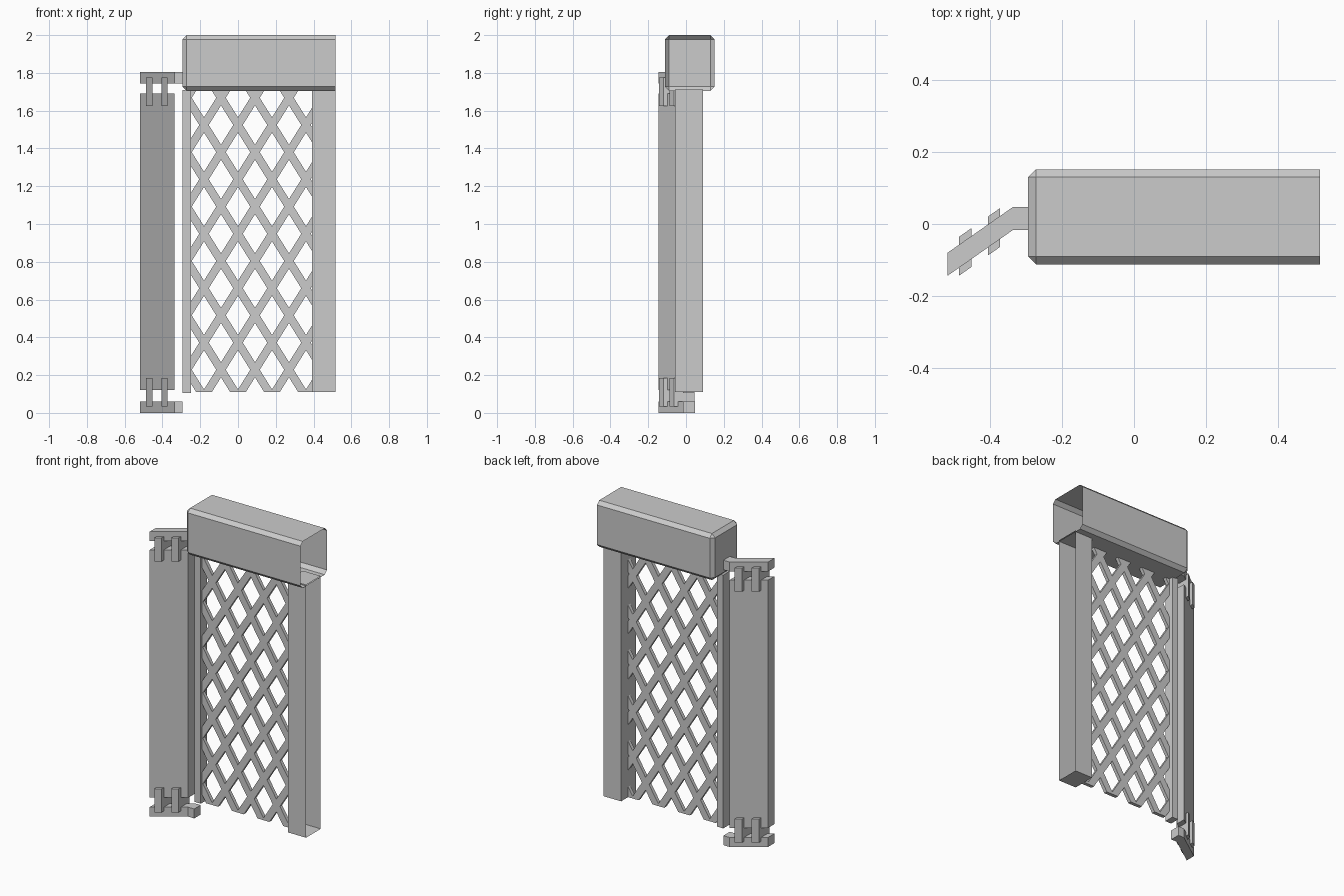
import bpy, bmesh
from mathutils import Vector

if "Cube" in bpy.data.objects:
    bpy.data.objects.remove(bpy.data.objects["Cube"])


def finish(name, bm):
    me = bpy.data.meshes.new(name)
    bm.to_mesh(me)
    bm.free()
    ob = bpy.data.objects.new(name, me)
    bpy.context.collection.objects.link(ob)
    return ob


def prism_bm(outline, z0, z1):
    """Extrude a plan outline (x, y) from z0 to z1."""
    bm = bmesh.new()
    face = bm.faces.new([bm.verts.new((x, y, z0)) for x, y in outline])
    ext = bmesh.ops.extrude_face_region(bm, geom=[face])
    top = [g for g in ext["geom"] if isinstance(g, bmesh.types.BMVert)]
    bmesh.ops.translate(bm, verts=top, vec=(0, 0, z1 - z0))
    bmesh.ops.recalc_face_normals(bm, faces=bm.faces)
    return bm


def rect(x0, x1, y0, y1):
    return [(x0, y0), (x1, y0), (x1, y1), (x0, y1)]


def clip(bm, co, no):
    """Remove everything on the side the normal points to."""
    bmesh.ops.bisect_plane(bm, geom=bm.verts[:] + bm.edges[:] + bm.faces[:],
                           plane_co=co, plane_no=no, clear_outer=True)


# Header housing: chamfered shell, open at the right end
END = 0.517
bm = prism_bm(rect(-0.295, 0.6, -0.112, 0.152), 1.705, 2.0)
bmesh.ops.bevel(bm, geom=bm.edges[:], offset=0.022, segments=1, affect='EDGES')
clip(bm, (END, 0, 0), (1, 0, 0))
finish("header_housing", bm)

# Centre post: hollow, open on the right side
bm = prism_bm(rect(0.392, 0.6, -0.057, 0.09), 0.11, 1.712)
clip(bm, (END, 0, 0), (1, 0, 0))
finish("centre_post", bm)

# Side jamb
finish("side_jamb", prism_bm(rect(-0.293, -0.25, -0.016, 0.046), 0.105, 1.71))

# Lattice: tiled diamond frames, clipped to the opening, then thickened
A, B, T = 0.09, 0.144, 0.72
bm = bmesh.new()
corners = [(1, 0), (0, 1), (-1, 0), (0, -1)]
for i in range(-4, 6):
    for j in range(-10, 4):
        if (i + j) % 2 == 0:
            continue
        cx, cz = i * A, 1.524 + j * B
        ring = [[bm.verts.new((cx + u * A * s, 0.02, cz + v * B * s))
                 for u, v in corners] for s in (1, T)]
        for k in range(4):
            n = (k + 1) % 4
            bm.faces.new((ring[0][k], ring[0][n], ring[1][n], ring[1][k]))
bmesh.ops.remove_doubles(bm, verts=bm.verts, dist=0.001)
for co, no in (((-0.25, 0, 0), (-1, 0, 0)), ((0.392, 0, 0), (1, 0, 0)),
               ((0, 0, 0.11), (0, 0, -1)), ((0, 0, 1.71), (0, 0, 1))):
    clip(bm, co, no)
edge = [e for e in bm.edges if e.is_boundary]
ext = bmesh.ops.extrude_face_region(bm, geom=bm.faces[:], use_keep_orig=True)
moved = [g for g in ext["geom"] if isinstance(g, bmesh.types.BMVert)]
bmesh.ops.translate(bm, verts=moved, vec=(0, -0.022, 0))
bmesh.ops.recalc_face_normals(bm, faces=bm.faces)
finish("lattice", bm)


# Angled side wing, sheared along this centre line
def line(x):
    return 0.015 + (x + 0.337) * 0.70


def slanted(x0, x1, h):
    return [(x0, line(x0) - h), (x1, line(x1) - h),
            (x1, line(x1) + h), (x0, line(x0) + h)]


L, R, H = -0.519, -0.337, 0.032
finish("wing_panel", prism_bm(slanted(L, R, H), 0.12, 1.69))

bracket = [(L, line(L) - H), (R, line(R) - H), (-0.295, -0.017),
           (-0.295, 0.047), (R, line(R) + H), (L, line(L) + H)]
for end, zb, zp in (("lower", 0.0, 0.035), ("upper", 1.745, 1.625)):
    # Bent bracket and the two clips that grip the panel
    finish(end + "_bracket", prism_bm(bracket, zb, zb + 0.06))
    for side, x in (("outer", -0.486), ("inner", -0.406)):
        finish(f"{end}_{side}_clip",
               prism_bm(slanted(x, x + 0.034, 0.054), zp, zp + 0.15))
